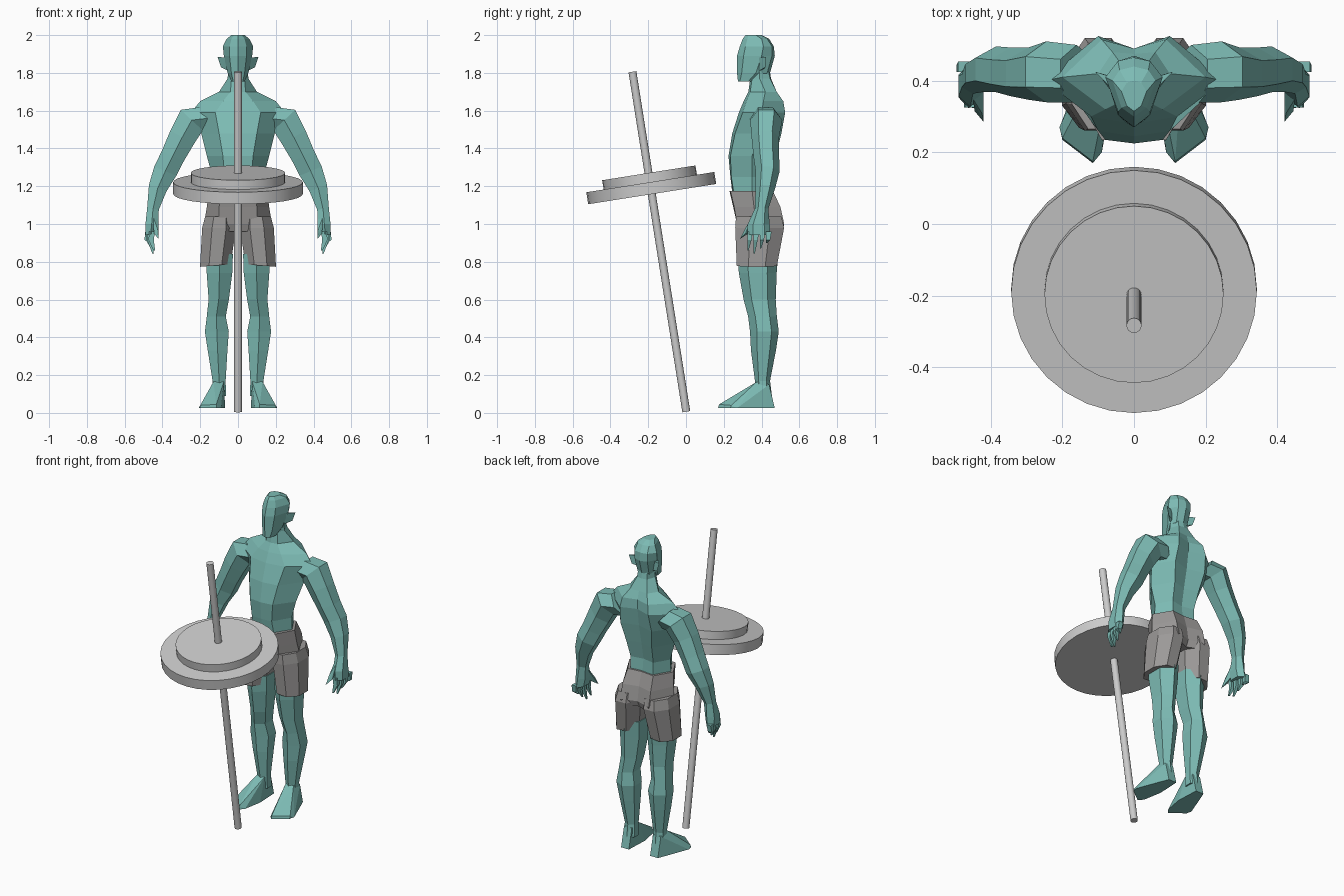
import bpy, bmesh, math
from mathutils import Vector, Matrix


def material(name, rgb):
    m = bpy.data.materials.new(name)
    m.diffuse_color = (*rgb, 1)
    return m


SKIN = material("teal skin", (0.205, 0.50, 0.46))
CLOTH = material("grey cloth", (0.33, 0.32, 0.315))
STEEL = material("light steel", (0.60, 0.60, 0.60))


def finish(name, bm, mat):
    bmesh.ops.recalc_face_normals(bm, faces=bm.faces[:])
    me = bpy.data.meshes.new(name)
    bm.to_mesh(me)
    bm.free()
    me.materials.append(mat)
    ob = bpy.data.objects.new(name, me)
    bpy.context.collection.objects.link(ob)
    return ob


def loft(name, rings, mat):
    """Skin a list of equal-length point rings and cap both ends."""
    bm = bmesh.new()
    vs = [[bm.verts.new(p) for p in r] for r in rings]
    n = len(rings[0])
    for a, b in zip(vs, vs[1:]):
        for i in range(n):
            j = (i + 1) % n
            bm.faces.new((a[i], a[j], b[j], b[i]))
    bm.faces.new(vs[0])
    bm.faces.new(vs[-1])
    return finish(name, bm, mat)


def body_loft(name, levels, mat):
    """Symmetric rings: z, front y, front corner, side, back corner, back y."""
    rings = []
    for z, yf, xc, yc, xs, ys, xb, yb, yk in levels:
        half = [(xc, yc, z), (xs, ys, z), (xb, yb, z)]
        rings.append([(0, yf, z)] + half + [(0, yk, z)]
                     + [(-x, y, h) for x, y, h in reversed(half)])
    return loft(name, rings, mat)


def limb(name, s, rows, mat, n=6, turn=0.5):
    """Rings of n sides: centre x y z, half width, half depth, tilt."""
    rings = []
    for x, y, z, rx, ry, tilt in rows:
        ring = []
        for i in range(n):
            a = (i + turn) * math.tau / n
            u = rx * math.cos(a)
            ring.append((s * (x + u * math.cos(tilt)),
                         y + ry * math.sin(a), z + u * math.sin(tilt)))
        rings.append(ring)
    return loft(name, rings, mat)


def hull(name, s, pts, mat):
    bm = bmesh.new()
    for x, y, z in pts:
        bm.verts.new((s * x, y, z))
    bmesh.ops.convex_hull(bm, input=bm.verts[:])
    loose = [v for v in bm.verts if not v.link_faces]
    bmesh.ops.delete(bm, geom=loose, context='VERTS')
    return finish(name, bm, mat)


# Torso and neck
body_loft("torso", [
    (1.12, .25, .08, .26, .14, .35, .08, .45, .445),
    (1.25, .235, .07, .24, .135, .35, .08, .445, .43),
    (1.36, .225, .08, .235, .165, .35, .09, .475, .45),
    (1.48, .245, .10, .26, .195, .39, .11, .505, .475),
    (1.59, .28, .12, .30, .25, .40, .10, .525, .49),
    (1.65, .305, .08, .32, .20, .41, .09, .515, .49),
    (1.70, .33, .04, .34, .10, .42, .06, .48, .475),
    (1.77, .34, .035, .35, .055, .39, .035, .445, .45),
    (1.84, .34, .03, .35, .05, .39, .03, .43, .44)], SKIN)

# Head with a pointed face and faceted skull
body_loft("head", [
    (1.755, .275, .025, .285, .035, .33, .025, .36, .37),
    (1.80, .27, .035, .295, .055, .37, .04, .43, .445),
    (1.89, .27, .045, .305, .075, .40, .045, .455, .47),
    (1.94, .285, .045, .315, .08, .41, .045, .455, .465),
    (1.98, .30, .035, .325, .06, .40, .04, .43, .44),
    (2.00, .315, .02, .33, .035, .37, .02, .395, .40)], SKIN)

# Shorts: waist and seat
body_loft("shorts_hips", [
    (1.175, .23, .09, .235, .155, .35, .09, .46, .45),
    (1.09, .25, .10, .255, .165, .36, .10, .50, .475),
    (1.00, .27, .10, .27, .18, .375, .10, .52, .49),
    (.96, .30, .08, .275, .18, .375, .09, .51, .47)], CLOTH)

for s, side in ((1, "right"), (-1, "left")):
    # Shorts legs
    limb(f"{side}_shorts_leg", s, [
        (.095, .385, 1.04, .085, .13, 0),
        (.10, .39, .98, .097, .14, 0),
        (.12, .375, .78, .088, .115, -.08)], CLOTH, 8)

    # Leg from thigh to ankle
    limb(f"{side}_leg", s, [
        (.098, .38, .84, .082, .108, 0),
        (.098, .38, .74, .078, .10, 0),
        (.102, .39, .60, .062, .085, 0),
        (.115, .405, .51, .058, .076, 0),
        (.112, .415, .43, .073, .076, 0),
        (.108, .41, .33, .06, .066, 0),
        (.10, .405, .17, .04, .04, 0),
        (.10, .41, .09, .042, .045, 0)], SKIN)

    # Foot, toes angled outward
    hull(f"{side}_foot", s, [
        (.075, .47, .025), (.13, .47, .025), (.075, .44, .15),
        (.13, .44, .15), (.075, .375, .165), (.13, .375, .165),
        (.068, .32, .025), (.09, .20, .025), (.115, .17, .025),
        (.115, .175, .045), (.20, .235, .025), (.20, .24, .04),
        (.208, .27, .025), (.15, .42, .025)], SKIN)

    # Arm from shoulder to palm
    limb(f"{side}_arm", s, [
        (.16, .42, 1.56, .085, .08, .9),
        (.245, .425, 1.55, .092, .085, .75),
        (.295, .42, 1.46, .083, .073, .5),
        (.345, .425, 1.36, .074, .068, .46),
        (.385, .432, 1.28, .073, .064, .4),
        (.425, .42, 1.19, .057, .052, .35),
        (.45, .40, 1.08, .036, .036, .15),
        (.457, .385, 1.00, .038, .058, 0),
        (.462, .385, .945, .033, .062, -.1)], SKIN)

    # Thumb
    hull(f"{side}_thumb", s, [
        (.42, .39, 1.05), (.45, .35, 1.04), (.44, .39, .99),
        (.425, .31, .97), (.445, .315, .95), (.42, .285, .92)], SKIN)

    # Four tapered fingers
    for i in range(4):
        y = .34 + i * .033
        tip = (.86, .845, .87, .90)[i]
        x = .455 + i * .007
        limb(f"{side}_finger_{i + 1}", s, [
            (x, y, .96, .021, .02, 0),
            (x + .005, y - .004, .915, .02, .015, 0),
            (x - .012, y - .012, tip, .006, .005, 0)], SKIN, 4)

    # Pointed ear
    hull(f"{side}_ear", s, [
        (.06, .375, 1.88), (.06, .41, 1.88), (.05, .385, 1.81),
        (.055, .41, 1.82), (.108, .425, 1.885), (.09, .42, 1.83)], SKIN)

# Barbell bar and stacked plates, all on one leaning axis
LEAN = Matrix.Rotation(math.radians(9), 4, 'X')


def disc(name, centre, radius, depth, sides):
    bm = bmesh.new()
    bmesh.ops.create_cone(bm, cap_ends=True, segments=sides, radius1=radius,
                          radius2=radius, depth=depth,
                          matrix=Matrix.Translation(Vector(centre)) @ LEAN)
    ob = finish(name, bm, STEEL)
    bpy.context.view_layer.objects.active = ob
    ob.select_set(True)
    bpy.ops.object.shade_smooth_by_angle(angle=math.radians(30))
    ob.select_set(False)


disc("barbell_bar", (0, -.141, .906), .021, 1.822, 16)
disc("large_plate", (0, -.184, 1.19), .343, .064, 32)
disc("small_plate", (0, -.193, 1.246), .25, .05, 32)
